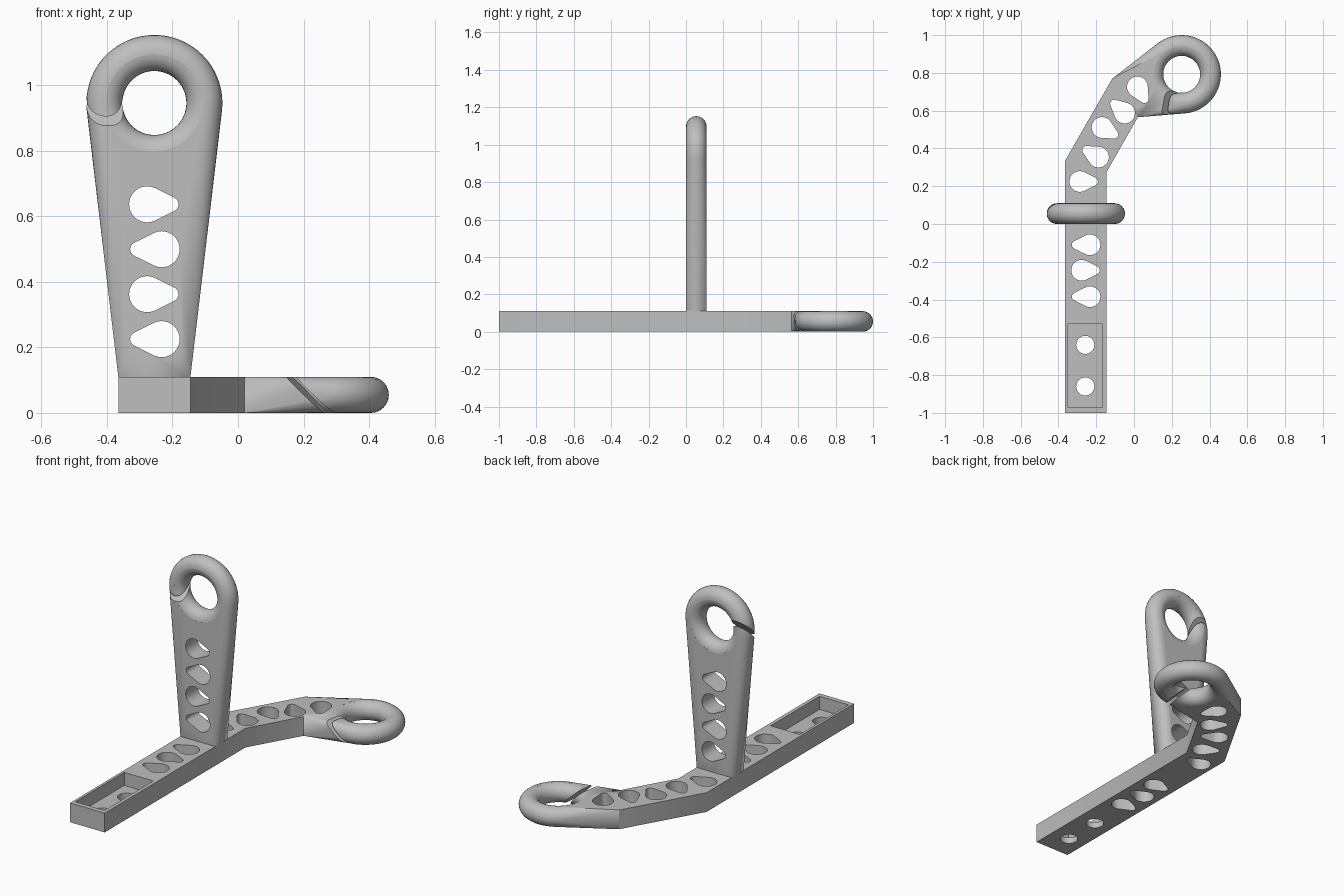
import bpy, bmesh, math
from math import sin, cos, pi, radians
from mathutils import Matrix, Vector

cube = bpy.data.objects.get("Cube")
if cube:
    bpy.data.objects.remove(cube, do_unlink=True)

T = 0.11                  # thickness of every arm
TUBE, MAJOR = T / 2, 0.1525   # eye ring radii
BAR_X = -0.255            # centre line of the straight bar

grey = bpy.data.materials.new("light_grey")
grey.use_nodes = True
COLOUR = (0.52, 0.52, 0.52, 1)
grey.diffuse_color = COLOUR
grey.node_tree.nodes["Principled BSDF"].inputs["Base Color"].default_value = COLOUR


def finish(bm, name):
    bmesh.ops.recalc_face_normals(bm, faces=bm.faces)
    mesh = bpy.data.meshes.new(name)
    bm.to_mesh(mesh)
    bm.free()
    mesh.materials.append(grey)
    ob = bpy.data.objects.new(name, mesh)
    bpy.context.collection.objects.link(ob)
    return ob


def hull(name, points, matrix=Matrix()):
    """Convex solid wrapped around points."""
    bm = bmesh.new()
    for p in points:
        bm.verts.new(matrix @ Vector(p))
    bmesh.ops.convex_hull(bm, input=bm.verts)
    bmesh.ops.delete(bm, geom=[v for v in bm.verts if not v.link_faces], context='VERTS')
    bmesh.ops.dissolve_limit(bm, angle_limit=radians(0.1), verts=bm.verts, edges=bm.edges)
    return finish(bm, name)


def box_points(xs, ys, zs):
    return [(x, y, z) for x in xs for y in ys for z in zs]


def circle(x, y, r, zs, n=32):
    return [(x + r * cos(2 * pi * i / n), y + r * sin(2 * pi * i / n), z)
            for i in range(n) for z in zs]


def boolean(target, tool, operation='DIFFERENCE'):
    mod = target.modifiers.new(tool.name, 'BOOLEAN')
    mod.object, mod.operation, mod.solver = tool, operation, 'EXACT'
    bpy.context.view_layer.objects.active = target
    bpy.ops.object.modifier_apply(modifier=mod.name)
    bpy.data.objects.remove(tool, do_unlink=True)


def teardrop(target, matrix, side):
    """Lightening hole: a wide round end on one side, a tight one on the other."""
    zs = (-T, T)
    pts = circle(side * 0.022, 0, 0.055, zs) + circle(-side * 0.052, 0, 0.022, zs, 16)
    boolean(target, hull("teardrop_cutter", pts, matrix))


def hook(name, matrix, foot, slot_dir, arm_dir):
    """Arm that swells from a flat foot edge into a round eye with a slanted slot."""
    # solid body around the ring and the foot
    pts = [(x, y, z) for x, y in foot for z in (-TUBE, TUBE)]
    for j in range(24):
        a = 2 * pi * j / 24
        if cos(a) > -0.01:
            pts += circle(0, 0, MAJOR + TUBE * cos(a), (TUBE * sin(a),), 64)
    body = hull(name, pts, matrix)

    # eye opening: spool revolved from the inner half of the tube
    profile = [(0, 0, 0.08)]
    arc = [radians(85 - 170 * i / 14) for i in range(15)]
    ring = [(MAJOR - TUBE * cos(a), 0, TUBE * sin(a)) for a in arc]
    profile += [(ring[0][0], 0, 0.08)] + ring + [(ring[-1][0], 0, -0.08), (0, 0, -0.08)]
    bm = bmesh.new()
    vs = [bm.verts.new(p) for p in profile]
    es = [bm.edges.new(pair) for pair in zip(vs, vs[1:])]
    bmesh.ops.spin(bm, geom=vs + es, cent=(0, 0, 0), axis=(0, 0, 1), angle=2 * pi, steps=64)
    bmesh.ops.remove_doubles(bm, verts=bm.verts, dist=1e-5)
    bm.transform(matrix)
    boolean(body, finish(bm, "eye_cutter"))

    # slanted entry slot, leaning toward the arm on the upper side
    u, t = Vector(slot_dir).normalized(), Vector(arm_dir).normalized()
    up = Vector((0, 0, 1))
    slot = [u * d + t * (z + w) + up * z
            for d in (0.05, 0.3) for z in (-0.08, 0.08) for w in (-0.014, 0.014)]
    boolean(body, hull("slot_cutter", slot, matrix))
    return body


# bent flat bar
outline = [(-0.365, -1), (-0.145, -1), (-0.145, 0.275), (0.02, 0.565),
           (-0.115, 0.77), (-0.365, 0.335)]
bm = bmesh.new()
face = bm.faces.new([bm.verts.new((x, y, 0)) for x, y in outline])
up_part = bmesh.ops.extrude_face_region(bm, geom=[face])["geom"]
bmesh.ops.translate(bm, vec=(0, 0, T), verts=[v for v in up_part if isinstance(v, bmesh.types.BMVert)])
bracket = finish(bm, "hook_bracket")

# horizontal hook at the end of the bar
eye = Vector((0.2525, 0.7925, TUBE))
foot = [(x - eye.x, y - eye.y) for x, y in outline[3:5]]
lean = radians(10)
side_hook = hook("side_hook", Matrix.Translation(eye), foot,
                 (-sin(lean), -cos(lean), 0), (-cos(lean), sin(lean), 0))
boolean(bracket, side_hook, 'UNION')

# upright hook standing on the bar
stand = Matrix.Translation((BAR_X, TUBE, 0.945)) @ Matrix.Rotation(pi / 2, 4, 'X')
upright = hook("upright_hook", stand, [(-T, T - 0.945), (T, T - 0.945)], (-1, 0, 0), (0, -1, 0))
for i in range(4):
    place = Matrix.Translation((BAR_X, TUBE, 0.225 + 0.137 * i)) @ Matrix.Rotation(pi / 2, 4, 'X')
    teardrop(upright, place, 1 if i % 2 == 0 else -1)
boolean(bracket, upright, 'UNION')

# lightening holes along the bar: x, y, turn, wide side
for x, y, turn, side in [(BAR_X, -0.385, 0, 1), (BAR_X, -0.245, 0, -1), (BAR_X, -0.11, 0, 1),
                         (-0.265, 0.225, 0, -1), (-0.207, 0.365, -30, 1), (-0.15, 0.5, -30, -1),
                         (-0.066, 0.602, -42, 1), (0.029, 0.707, -60, -1)]:
    place = Matrix.Translation((x, y, TUBE)) @ Matrix.Rotation(radians(turn), 4, 'Z')
    teardrop(bracket, place, side)

# mounting recess with two screw holes
boolean(bracket, hull("recess_cutter", box_points((-0.35, -0.166), (-0.972, -0.53), (0.035, 0.2))))
for y in (-0.64, -0.86):
    boolean(bracket, hull("screw_cutter", circle(BAR_X - 0.003, y, 0.048, (-0.1, 0.2))))

# smooth the round parts, keep the edges crisp
bpy.ops.object.select_all(action='DESELECT')
bracket.select_set(True)
bpy.context.view_layer.objects.active = bracket
bpy.ops.object.shade_smooth_by_angle(angle=radians(30))
